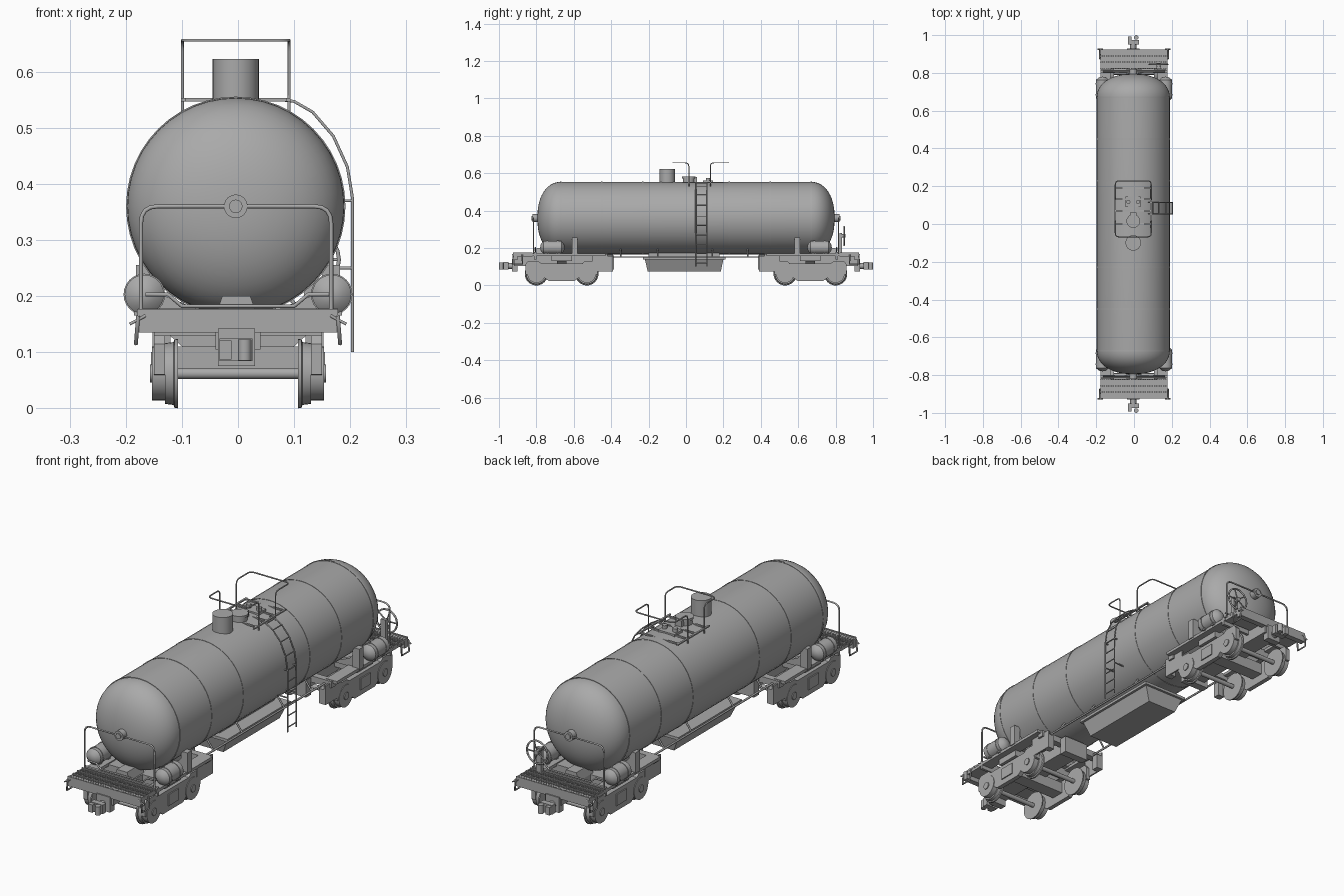
import bpy, bmesh, math
from mathutils import Vector, Matrix

cube = bpy.data.objects.get("Cube")
if cube:
    bpy.data.objects.remove(cube, do_unlink=True)

GREY = (0.4, 0.4, 0.4, 1)
mat = bpy.data.materials.new("plain_grey")
mat.use_nodes = True
mat.diffuse_color = GREY
mat.node_tree.nodes["Principled BSDF"].inputs["Base Color"].default_value = GREY


def finish(name, bm, smooth=False):
    bmesh.ops.recalc_face_normals(bm, faces=bm.faces)
    if smooth:
        for f in bm.faces:
            f.smooth = True
        for e in bm.edges:
            e.smooth = len(e.link_faces) == 2 and e.calc_face_angle() < 0.6
    me = bpy.data.meshes.new(name)
    bm.to_mesh(me)
    bm.free()
    me.materials.append(mat)
    ob = bpy.data.objects.new(name, me)
    bpy.context.collection.objects.link(ob)
    return ob


def box(name, xs, ys, zs):
    bm = bmesh.new()
    bmesh.ops.create_cube(bm, size=1)
    for v in bm.verts:
        v.co = Vector([(a + b) / 2 + c * abs(b - a) for (a, b), c in zip((xs, ys, zs), v.co)])
    return finish(name, bm)


def prism(name, pts, axis, a, b):
    """Extrude a flat outline along x (outline is y,z) or y (outline is x,z)."""
    bm = bmesh.new()
    place = (lambda p: (a, p[0], p[1])) if axis == "x" else (lambda p: (p[0], a, p[1]))
    face = bm.faces.new([bm.verts.new(place(p)) for p in pts])
    ext = bmesh.ops.extrude_face_region(bm, geom=[face])["geom"]
    move = Vector((b - a, 0, 0)) if axis == "x" else Vector((0, b - a, 0))
    bmesh.ops.translate(bm, vec=move, verts=[g for g in ext if isinstance(g, bmesh.types.BMVert)])
    return finish(name, bm)


def lathe(name, pts, centre, axis="y", steps=24):
    """Turn a profile of (distance along axis, radius) points."""
    bm = bmesh.new()
    vs = [bm.verts.new((r, 0, d)) for d, r in pts]
    edges = [bm.edges.new(p) for p in zip(vs, vs[1:])]
    bmesh.ops.spin(bm, geom=vs + edges, cent=(0, 0, 0), axis=(0, 0, 1),
                   angle=math.tau, steps=steps, use_merge=False)
    bmesh.ops.remove_doubles(bm, verts=bm.verts, dist=1e-5)
    if axis == "y":
        bm.transform(Matrix.Rotation(-math.pi / 2, 4, "X"))
    elif axis == "x":
        bm.transform(Matrix.Rotation(math.pi / 2, 4, "Y"))
    bm.transform(Matrix.Translation(centre))
    return finish(name, bm, True)


def drum(name, a, b, r, centre, axis="y", steps=24):
    return lathe(name, [(a, 0), (a, r), (b, r), (b, 0)], centre, axis, steps)


def tube(name, pts, r=0.003, closed=False):
    cu = bpy.data.curves.new(name, "CURVE")
    cu.dimensions = "3D"
    cu.bevel_depth = r
    cu.bevel_resolution = 1
    cu.use_fill_caps = True
    sp = cu.splines.new("POLY")
    sp.points.add(len(pts) - 1)
    for p, co in zip(sp.points, pts):
        p.co = (*co, 1)
    sp.use_cyclic_u = closed
    cu.materials.append(mat)
    ob = bpy.data.objects.new(name, cu)
    bpy.context.collection.objects.link(ob)


def rounded(pts, r):
    """Replace each inner corner of a path with a short arc."""
    pts = [Vector(p) for p in pts]
    out = [pts[0]]
    for a, b, c in zip(pts, pts[1:], pts[2:]):
        p, q = b + (a - b).normalized() * r, b + (c - b).normalized() * r
        out += [p.lerp(b, t).lerp(b.lerp(q, t), t) for t in (0, 0.25, 0.5, 0.75, 1)]
    return out + [pts[-1]]


# Tank with dished ends and raised seams
CX, CZ, R = -0.004, 0.36, 0.194
cap = [(0.665 + 0.13 * math.sin(t) ** 0.9, R * max(math.cos(t), 0) ** 0.9)
       for t in [math.pi / 2 * i / 12 for i in range(12)]] + [(0.795, 0)]
lathe("tank_shell", [(-y, r) for y, r in reversed(cap)] + cap, (CX, 0, CZ), steps=48)
for y in (-0.67, -0.45, -0.23, 0.23, 0.45, 0.67):
    lathe("tank_seam", [(y - 0.004, R - 0.002), (y - 0.004, R + 0.0015),
                        (y + 0.004, R + 0.0015), (y + 0.004, R - 0.002)], (CX, 0, CZ), steps=48)

# Top fittings
drum("dome", 0.53, 0.623, 0.041, (CX, -0.1, 0), "z", 32)
drum("hatch", 0.54, 0.572, 0.032, (CX, 0.015, 0), "z")
drum("hatch_lid", 0.572, 0.582, 0.036, (CX, 0.015, 0), "z")
box("hatch_hinge", (-0.02, 0.012), (0.04, 0.06), (0.545, 0.58))
box("valve_box", (-0.045, 0.035), (0.09, 0.145), (0.545, 0.56))
for x in (-0.03, 0.022):
    drum("valve", 0.55, 0.575, 0.011, (x, 0.117, 0), "z", 12)

# Walkway and guard rails on top
for x in (-0.098, 0.09):
    box("walkway_edge", (x - 0.004, x + 0.004), (-0.02, 0.2), (0.547, 0.553))
for y in (0.0, 0.07, 0.13, 0.19):
    box("walkway_bar", (-0.1, 0.092), (y - 0.004, y + 0.004), (0.547, 0.553))
for y0, y1 in ((0.015, -0.068), (0.13, 0.228)):
    tube("top_guard_rail", rounded([(-0.099, y0, 0.53), (-0.099, y0, 0.656), (-0.099, y1, 0.656),
                                    (0.091, y1, 0.656), (0.091, y0, 0.656), (0.091, y0, 0.53)], 0.02))

# Ladder over the left flank
path = [(0.075, 0.55), (0.1, 0.547), (0.133, 0.528), (0.17, 0.485), (0.195, 0.43), (0.204, 0.375), (0.204, 0.1)]
for y in (0.052, 0.113):
    tube("ladder_rail", [(x, y, z) for x, z in path])
for i in range(6):
    z = 0.12 + i * 0.05
    tube("ladder_rung", [(0.204, 0.052, z), (0.204, 0.113, z)], 0.0025)
for x, z in path[1:5]:
    tube("ladder_rung", [(x, 0.052, z), (x, 0.113, z)], 0.0025)
for z in (0.25, 0.37):
    for y in (0.052, 0.113):
        tube("ladder_bracket", [(0.15, y, z), (0.204, y, z)])

# Belly box between the bogies
box("belly_flange", (-0.11, 0.11), (-0.23, 0.21), (0.138, 0.15))
box("belly_mount", (-0.05, 0.05), (-0.2, 0.18), (0.145, 0.18))
belly = box("belly_box", (-0.1, 0.1), (-0.22, 0.2), (0.075, 0.14))
for v in belly.data.vertices:
    if v.co.z < 0.1:
        v.co.x *= 0.72
        v.co.y *= 0.93

for s in (-1, 1):
    # Long rods and their struts
    tube("brake_rod", [(s * 0.126, -0.45, 0.152), (s * 0.126, 0.45, 0.152)], 0.0045)
    for y in (-0.35, -0.15, 0.14, 0.33):
        tube("rod_strut", [(s * 0.126, y, 0.152), (s * 0.09, y, 0.2)], 0.004)

for e in (-1, 1):
    def ey(a, b):
        return (e * a, e * b)

    # End deck and underframe
    box("end_beam", (-0.18, 0.178), ey(0.9, 0.925), (0.135, 0.174))
    box("deck_plate", (-0.178, 0.176), ey(0.82, 0.925), (0.155, 0.168))
    for i in range(30):
        x = -0.175 + i * 0.35 / 29
        box("deck_slat", (x - 0.002, x + 0.002), ey(0.825, 0.922), (0.167, 0.175))
    for y in (0.824, 0.856, 0.888, 0.922):
        box("deck_bar", (-0.18, 0.178), ey(y - 0.003, y + 0.003), (0.167, 0.177))
    box("deck_back_beam", (-0.178, 0.178), ey(0.8, 0.812), (0.14, 0.178))
    box("centre_sill", (-0.04, 0.04), ey(0.39, 0.92), (0.105, 0.165))
    box("bolster", (-0.15, 0.15), ey(0.61, 0.72), (0.13, 0.165))
    prism("bolster_web", [(-0.15, 0.155), (-0.06, 0.075), (0.06, 0.075), (0.15, 0.155)],
          "y", e * 0.64, e * 0.69)
    box("inner_cross_beam", (-0.16, 0.16), ey(0.42, 0.45), (0.14, 0.168))
    box("sill_end_box", (-0.06, 0.06), ey(0.385, 0.42), (0.085, 0.16))
    prism("tank_saddle", [(-0.15, 0.165), (-0.175, 0.25), (-0.13, 0.2), (-0.06, 0.172),
                          (0.06, 0.172), (0.13, 0.2), (0.175, 0.25), (0.15, 0.165)],
          "y", e * 0.585, e * 0.61)
    prism("end_pad", [(-0.04, 0.165), (-0.028, 0.2), (0.022, 0.2), (0.034, 0.165)], "y", e * 0.7, e * 0.8)

    # Coupler
    box("coupler_pocket", (-0.036, 0.03), ey(0.9, 0.93), (0.075, 0.142))
    drum("coupler_shank", -0.03, 0.03, 0.016, (CX, e * 0.94, 0.104), "y", 12)
    box("coupler_head", (-0.033, 0.026), ey(0.95, 0.975), (0.084, 0.124))
    box("coupler_jaw", (-0.033, -0.012), ey(0.97, 0.992), (0.087, 0.121))
    drum("coupler_knuckle", 0.085, 0.123, 0.012, (0.012, e * 0.988, 0), "z", 12)

    # End hand rail with centre boss and lower pipe
    tube("end_rail", rounded([(-0.173, e * 0.815, 0.17), (-0.173, e * 0.815, 0.36),
                              (0.166, e * 0.815, 0.36), (0.166, e * 0.815, 0.17)], 0.03), 0.0038)
    drum("rail_boss", -0.025, 0.025, 0.021, (CX, e * 0.795, 0.36), "y")
    drum("rail_boss_cap", -0.03, 0.03, 0.012, (CX, e * 0.795, 0.36), "y", 16)
    tube("lower_pipe", [(-0.165, e * 0.805, 0.203), (-0.125, e * 0.805, 0.203), (-0.1, e * 0.805, 0.182),
                        (0.1, e * 0.805, 0.182), (0.125, e * 0.805, 0.203), (0.165, e * 0.805, 0.203)], 0.004)

    for s in (-1, 1):
        def sx(a, b):
            return (s * a, s * b)

        # Side sill, cradle post, air cylinder and corner step
        box("side_sill", sx(0.125, 0.178), ey(0.43, 0.82), (0.157, 0.17))
        box("sill_skirt", sx(0.145, 0.152), ey(0.39, 0.5), (0.075, 0.158))
        box("skirt_foot", sx(0.12, 0.152), ey(0.39, 0.42), (0.075, 0.14))
        box("cradle_post", sx(0.15, 0.182), ey(0.58, 0.61), (0.165, 0.255))
        lathe("air_cylinder", [(-0.066, 0), (-0.062, 0.02), (-0.048, 0.035), (0.048, 0.035),
                               (0.062, 0.02), (0.066, 0)], (s * 0.167, e * 0.714, 0.203))
        for y in (0.685, 0.743):
            drum("cylinder_strap", -0.004, 0.004, 0.037, (s * 0.167, e * y, 0.203))
            box("cylinder_foot", sx(0.145, 0.185), ey(y - 0.008, y + 0.008), (0.165, 0.18))
        tube("corner_step", [(s * 0.178, e * 0.925, 0.165), (s * 0.182, e * 0.925, 0.115),
                             (s * 0.182, e * 0.875, 0.115), (s * 0.178, e * 0.875, 0.165)], 0.004)
        tube("corner_lever", [(s * 0.165, e * 0.925, 0.165), (s * 0.193, e * 0.925, 0.15)], 0.003)

        # Bogie side frame
        half = [(0.11, 0.118), (0.125, 0.13), (0.18, 0.13), (0.192, 0.115), (0.192, 0.06),
                (0.11, 0.055), (0.07, 0.025)]
        outline = half + [(-y, z) for y, z in reversed(half)]
        prism("bogie_side_frame", [(e * 0.665 + y, z) for y, z in outline], "x", s * 0.13, s * 0.15)
        box("spring_plate", sx(0.15, 0.155), ey(0.63, 0.7), (0.05, 0.1))
        for y in (0.53, 0.8):
            c = (0, e * y, 0.062)
            lathe("wheel", [(s * d, r) for d, r in ((0.107, 0), (0.107, 0.062), (0.113, 0.061),
                  (0.115, 0.056), (0.13, 0.054), (0.13, 0))], c, "x", 32)
            drum("axle_disc", s * 0.13, s * 0.153, 0.048, c, "x", 32)
            drum("axle_cap", s * 0.15, s * 0.157, 0.016, c, "x", 12)

    # Axles and bogie cross member
    for y in (0.53, 0.8):
        drum("axle", -0.13, 0.13, 0.01, (0, e * y, 0.062), "x", 12)
    box("bogie_cross_member", (-0.135, 0.135), ey(0.635, 0.695), (0.06, 0.11))

# Hand brake wheel on the rear deck
bx, by, bz, br = 0.13, 0.845, 0.265, 0.05
ring = [(bx + br * math.cos(a), by, bz + br * math.sin(a)) for a in [math.tau * i / 20 for i in range(20)]]
tube("brake_wheel_rim", ring, 0.004, True)
for p in ring[::4]:
    tube("brake_wheel_spoke", [(bx, by, bz), p], 0.003)
drum("brake_wheel_hub", -0.02, 0.008, 0.01, (bx, by, bz), "y", 12)
box("brake_stand", (bx - 0.012, bx + 0.012), (0.82, 0.835), (0.165, 0.28))
